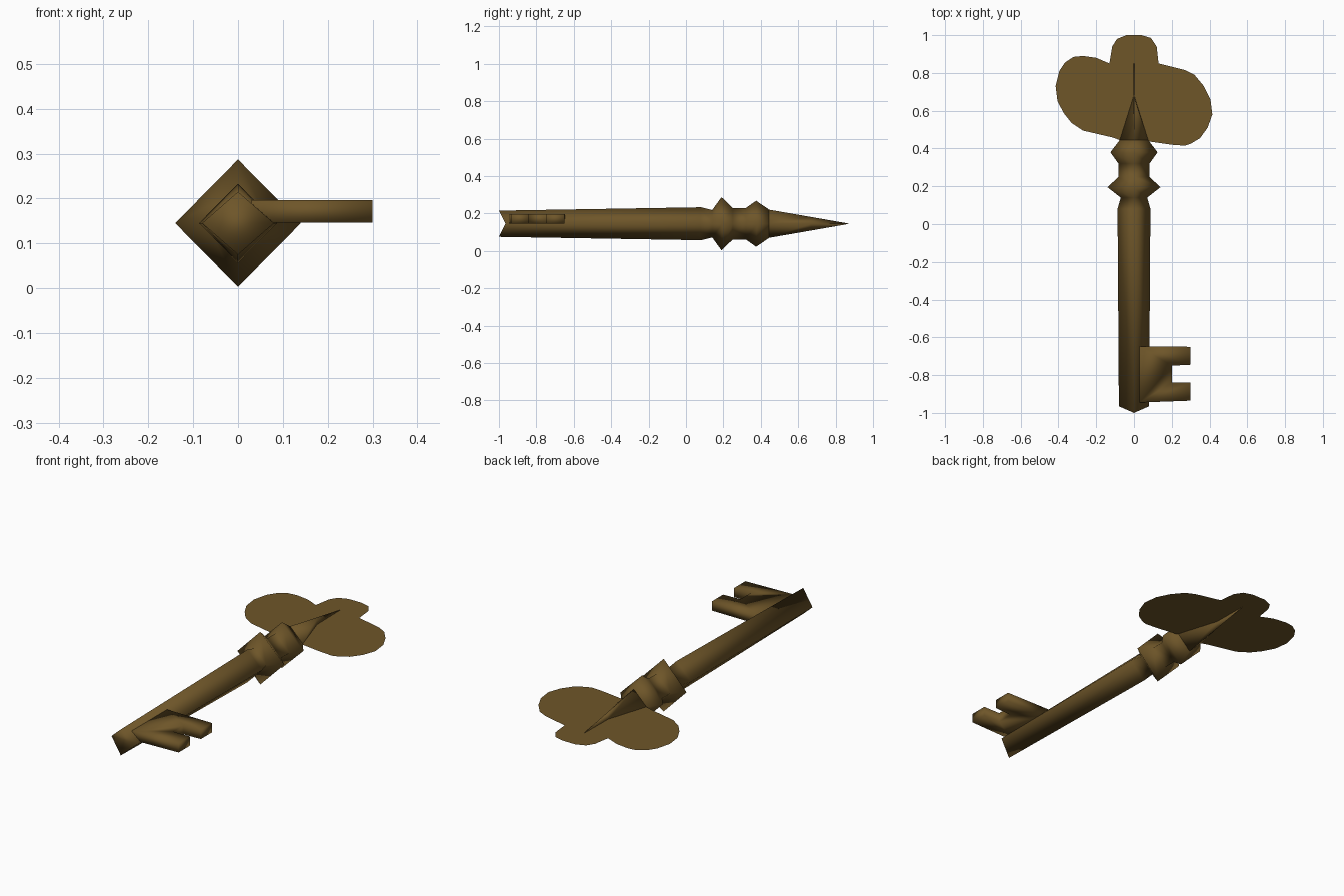
import bpy
import bmesh

if "Cube" in bpy.data.objects:
    bpy.data.objects.remove(bpy.data.objects["Cube"])

AXIS_Z = 0.145

brass = bpy.data.materials.new("aged_brass")
brass.use_nodes = True
COLOUR = (0.156, 0.092, 0.022, 1)
brass.diffuse_color = COLOUR
brass.node_tree.nodes["Principled BSDF"].inputs["Base Color"].default_value = COLOUR


def finish(name, bm, smooth):
    """Turn a bmesh into a named, coloured object."""
    bmesh.ops.recalc_face_normals(bm, faces=bm.faces)
    for face in bm.faces:
        face.smooth = smooth
    mesh = bpy.data.meshes.new(name)
    bm.to_mesh(mesh)
    bm.free()
    mesh.materials.append(brass)
    obj = bpy.data.objects.new(name, mesh)
    bpy.context.collection.objects.link(obj)
    return obj


def diamond_rod(name, sections):
    """Loft diamond sections along y: (y of sides, y of ridges, half width, half height)."""
    bm = bmesh.new()
    rings = []
    for y_side, y_ridge, w, h in sections:
        corners = [(w, y_side, AXIS_Z), (0, y_ridge, AXIS_Z + h),
                   (-w, y_side, AXIS_Z), (0, y_ridge, AXIS_Z - h)]
        rings.append([bm.verts.new(c) for c in corners])
    for a, b in zip(rings, rings[1:]):
        for i in range(4):
            j = (i + 1) % 4
            bm.faces.new((a[i], a[j], b[j], b[i]))
    bm.faces.new(rings[0])
    bm.faces.new(rings[-1])
    return finish(name, bm, True)


def flat_shape(name, outline, z, height=0):
    """Fill an outline in the xy plane, raised to a solid if a height is given."""
    bm = bmesh.new()
    face = bm.faces.new([bm.verts.new((x, y, z)) for x, y in outline])
    if height:
        raised = bmesh.ops.extrude_face_region(bm, geom=[face], use_keep_orig=True)
        moved = [g for g in raised["geom"] if isinstance(g, bmesh.types.BMVert)]
        bmesh.ops.translate(bm, verts=moved, vec=(0, 0, height))
    return finish(name, bm, bool(height))


# Square shaft with two pointed collars
diamond_rod("shaft_and_collars", [
    (-0.965, -1, 0.08, 0.07),
    (0.08, 0.08, 0.087, 0.088),
    (0.14, 0.14, 0.07, 0.073),
    (0.195, 0.19, 0.14, 0.142),
    (0.25, 0.25, 0.082, 0.084),
    (0.32, 0.32, 0.082, 0.084),
    (0.38, 0.375, 0.125, 0.123),
    (0.445, 0.445, 0.075, 0.075),
])

# Spike narrowing to a thin blade that fades into the bow
diamond_rod("spike", [
    (0.445, 0.445, 0.075, 0.075),
    (0.67, 0.67, 0.004, 0.036),
    (0.87, 0.87, 0.001, 0.001),
])

# Flat bow made of a left, a middle and a right lobe
right_lobe = [(-0.06, 0.44), (-0.12, 0.46), (-0.27, 0.495), (-0.33, 0.535),
              (-0.37, 0.585), (-0.405, 0.65), (-0.415, 0.73), (-0.395, 0.81),
              (-0.365, 0.855), (-0.32, 0.885), (-0.27, 0.89), (-0.2, 0.88)]
middle_lobe = [(-0.13, 0.85), (-0.115, 0.94), (-0.09, 0.98), (-0.04, 1),
               (0.04, 1), (0.09, 0.985), (0.12, 0.94), (0.13, 0.85)]
left_lobe = [(0.27, 0.815), (0.32, 0.79), (0.37, 0.73), (0.405, 0.66),
             (0.415, 0.58), (0.39, 0.51), (0.35, 0.455), (0.3, 0.425),
             (0.27, 0.415), (0.2, 0.42), (0.06, 0.44)]
flat_shape("bow", right_lobe + middle_lobe + left_lobe, AXIS_Z)

# Bit with two teeth
ROOT, GAP, TIP = 0.03, 0.2, 0.3
flat_shape("bit", [
    (ROOT, -0.945), (TIP, -0.935), (TIP, -0.84), (GAP, -0.84),
    (GAP, -0.75), (TIP, -0.745), (TIP, -0.65), (ROOT, -0.648),
], AXIS_Z + 0.001, 0.05)
